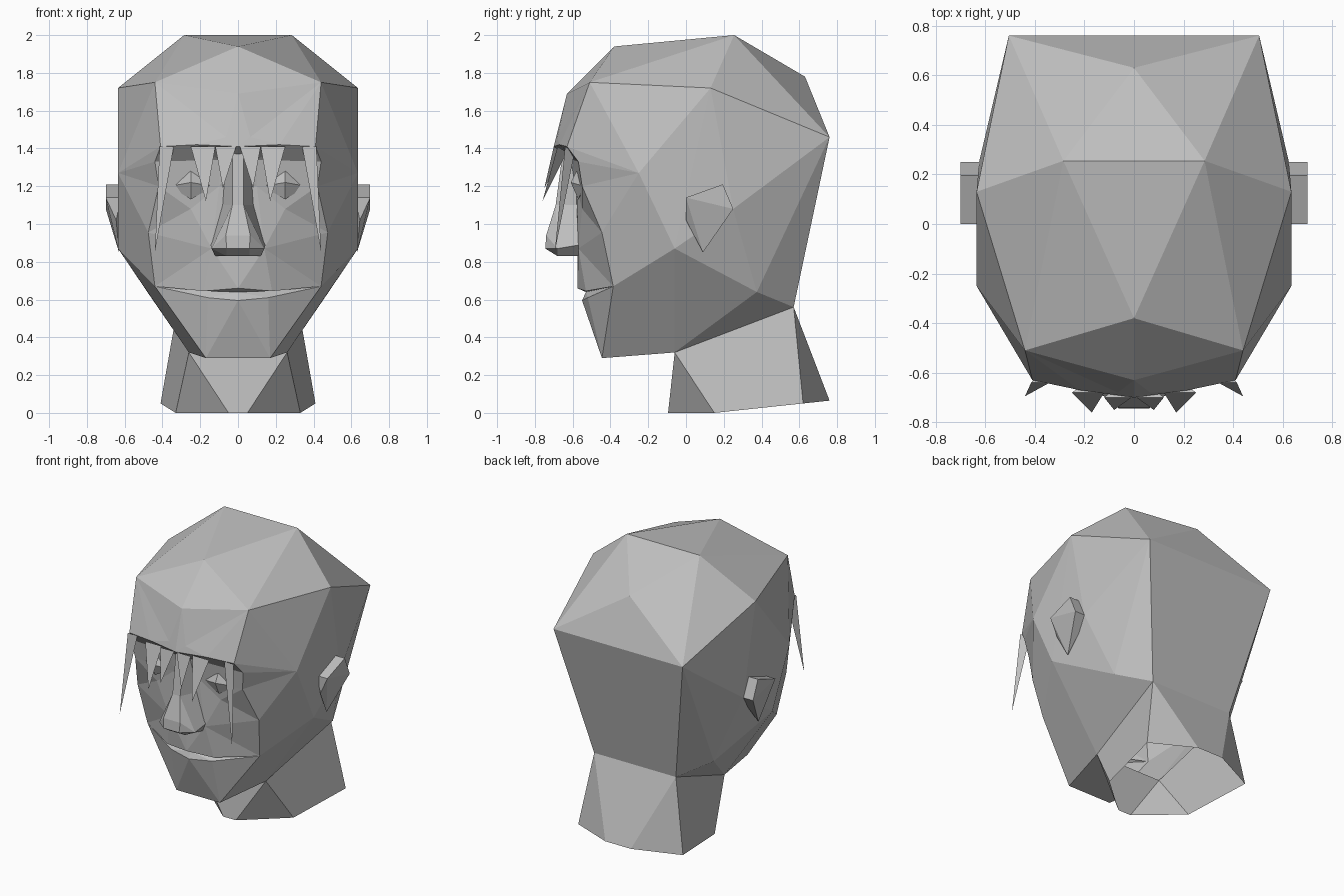
import bpy, bmesh

cube = bpy.data.objects.get("Cube")
if cube:
    bpy.data.objects.remove(cube, do_unlink=True)

clay = bpy.data.materials.new("clay_grey")
clay.use_nodes = True
GREY = (0.52, 0.52, 0.52, 1)
clay.diffuse_color = GREY
clay.node_tree.nodes["Principled BSDF"].inputs["Base Color"].default_value = GREY


def finish(bm, name):
    bmesh.ops.recalc_face_normals(bm, faces=bm.faces)
    mesh = bpy.data.meshes.new(name)
    bm.to_mesh(mesh)
    bm.free()
    mesh.materials.append(clay)
    obj = bpy.data.objects.new(name, mesh)
    bpy.context.collection.objects.link(obj)
    return obj


def symmetric(name, points, faces):
    """Faces are named corners; a leading minus means the mirrored point."""
    bm = bmesh.new()
    verts = {}
    for key, (x, y, z) in points.items():
        verts[key] = bm.verts.new((x, y, z))
        verts["-" + key] = bm.verts.new((-x, y, z)) if x else verts[key]
    done = set()
    for line in faces:
        corners = line.split()
        mirrored = [c[1:] if c[0] == "-" else "-" + c for c in corners]
        for side in (corners, mirrored):
            ring = [verts[c] for c in side]
            if frozenset(ring) not in done:
                done.add(frozenset(ring))
                bm.faces.new(ring)
    return finish(bm, name)


def hull(name, points):
    bm = bmesh.new()
    for p in points:
        bm.verts.new(p)
    bmesh.ops.convex_hull(bm, input=bm.verts)
    return finish(bm, name)


def hull_pair(name, points):
    for side, sign in (("left", 1), ("right", -1)):
        hull(side + "_" + name, [(sign * x, y, z) for x, y, z in points])


# Corners of the skull and jaw
skull = dict(
    crown_front=(0, -.38, 1.94), crown_back=(.285, .255, 2),
    back_top=(0, .63, 1.78), back_corner=(.505, .76, 1.46),
    nape=(.32, .57, .56), side_top=(.635, .13, 1.72),
    temple=(.44, -.51, 1.75), cheekbone=(.635, -.25, 1.27),
    ear_root=(.625, .25, 1.08), jaw_side=(.635, -.06, .87),
    jaw_back=(.48, .375, .64), throat=(.26, -.06, .32),
    chin=(.17, -.445, .29), mouth_corner=(.44, -.385, .67),
)
# Corners of the face
face = dict(
    peak=(0, -.63, 1.69), brow_in=(.065, -.68, 1.46), brow_centre=(0, -.7, 1.41),
    brow_mid=(.22, -.67, 1.42), brow_out=(.41, -.63, 1.41),
    socket_in=(.1, -.6, 1.34), socket_out=(.44, -.57, 1.33),
    eye_low=(.42, -.55, 1.2), nose_side=(.1, -.58, 1.2), nose_root=(0, -.62, 1.34),
    cheek=(.475, -.445, .955), cheek_front=(.25, -.55, 1.08),
    nose_wing=(.14, -.57, .87), nose_base=(0, -.575, .83),
    lip_top=(0, -.575, .66), lip_side=(.18, -.53, .645), mouth_inside=(0, -.53, .64),
    lip_low=(0, -.55, .595), lip_low_side=(.16, -.52, .61),
)
head_faces = [
    # top and back
    "crown_front crown_back -crown_back",
    "crown_back back_top -crown_back",
    "back_corner -back_corner back_top",
    "crown_back back_corner back_top",
    "side_top back_corner crown_back",
    "side_top crown_back temple",
    "temple crown_back crown_front",
    "back_corner nape -nape -back_corner",
    # sides
    "side_top temple cheekbone",
    "side_top cheekbone jaw_side",
    "side_top jaw_side ear_root",
    "side_top ear_root back_corner",
    "ear_root jaw_back back_corner",
    "ear_root jaw_side jaw_back",
    "back_corner jaw_back nape",
    # jaw
    "jaw_back throat nape",
    "jaw_side throat jaw_back",
    "jaw_side mouth_corner throat",
    "mouth_corner chin throat",
    "chin -chin -throat throat",
    "cheekbone mouth_corner jaw_side",
    "cheekbone cheek mouth_corner",
    "cheekbone eye_low cheek",
    "cheekbone socket_out eye_low",
    "cheekbone brow_out socket_out",
    "cheekbone temple brow_out",
    # forehead
    "temple crown_front peak",
    "temple peak brow_in",
    "peak brow_centre brow_in",
    "temple brow_in brow_mid",
    "temple brow_mid brow_out",
    "brow_in brow_centre brow_mid",
    # eye sockets
    "brow_centre nose_root socket_in",
    "brow_centre socket_in brow_mid",
    "brow_mid socket_in socket_out brow_out",
    "socket_in nose_side eye_low socket_out",
    "socket_in nose_root nose_side",
    "nose_root -nose_side nose_side",
    # cheeks and lips
    "eye_low cheek_front cheek",
    "eye_low nose_side cheek_front",
    "cheek_front nose_side nose_wing",
    "cheek_front nose_wing cheek",
    "cheek nose_wing mouth_corner",
    "nose_side -nose_side nose_base nose_wing",
    "nose_wing lip_side mouth_corner",
    "nose_wing nose_base lip_top",
    "nose_wing lip_top lip_side",
    "lip_top mouth_inside lip_side",
    "lip_side mouth_inside mouth_corner",
    "mouth_inside lip_low lip_low_side",
    "mouth_inside lip_low_side mouth_corner",
    "mouth_corner lip_low_side chin",
    "lip_low_side lip_low chin",
    "lip_low -chin chin",
]
symmetric("head", {**skull, **face}, head_faces)

# Neck, open at the bottom
symmetric("neck", dict(
    throat=skull["throat"], nape=skull["nape"],
    front=(.05, -.095, 0), side=(.33, .15, 0),
    rear=(.41, .62, .05), back=(.1, .76, .065),
), [
    "throat -throat -front front",
    "throat front side",
    "throat side rear nape",
    "nape rear back",
    "nape back -back -nape",
])

# Nose: narrow bridge flaring to a blunt tip
symmetric("nose", dict(
    root=(.03, -.65, 1.4), root_side=(.06, -.59, 1.36),
    bridge=(.03, -.69, 1.1), bridge_side=(.085, -.57, 1.1),
    tip=(.065, -.74, .94), tip_low=(.06, -.745, .87),
    wing=(.14, -.68, .87), wing_back=(.145, -.56, .89),
    under=(.06, -.68, .83), under_back=(.12, -.56, .83),
), [
    "root -root -bridge bridge",
    "root bridge bridge_side root_side",
    "bridge -bridge -tip tip",
    "bridge tip wing",
    "bridge wing wing_back bridge_side",
    "tip -tip -tip_low tip_low",
    "tip tip_low wing",
    "tip_low -tip_low -under under",
    "tip_low under wing",
    "wing under under_back wing_back",
    "under -under -under_back under_back",
])

# Eyes
hull_pair("eye", [(.13, -.57, 1.2), (.36, -.54, 1.2), (.25, -.61, 1.22),
                  (.25, -.58, 1.28), (.25, -.57, 1.13), (.25, -.53, 1.2)])

# Ears: a wedge narrowing to the lobe
hull_pair("ear", [(.7, 0, 1.14), (.7, .195, 1.21), (.7, .25, 1.08), (.645, 0, 1.02),
                  (.62, 0, 1.14), (.6, .195, 1.21), (.6, .25, 1.08), (.63, .09, .85)])

# Fringe of pointed locks: inner edge, outer edge, depth of base, tip
locks = dict(
    inner_lock=(.01, .12, -.7, (.08, -.75, 1.19)),
    middle_lock=(.12, .25, -.68, (.17, -.76, 1.12)),
    outer_lock=(.34, .415, -.64, (.44, -.695, .85)),
)
for name, (inner, outer, depth, tip) in locks.items():
    hull_pair(name, [(inner, depth, 1.41), (outer, depth, 1.41),
                     ((inner + outer) / 2, depth + .05, 1.38), tip])
